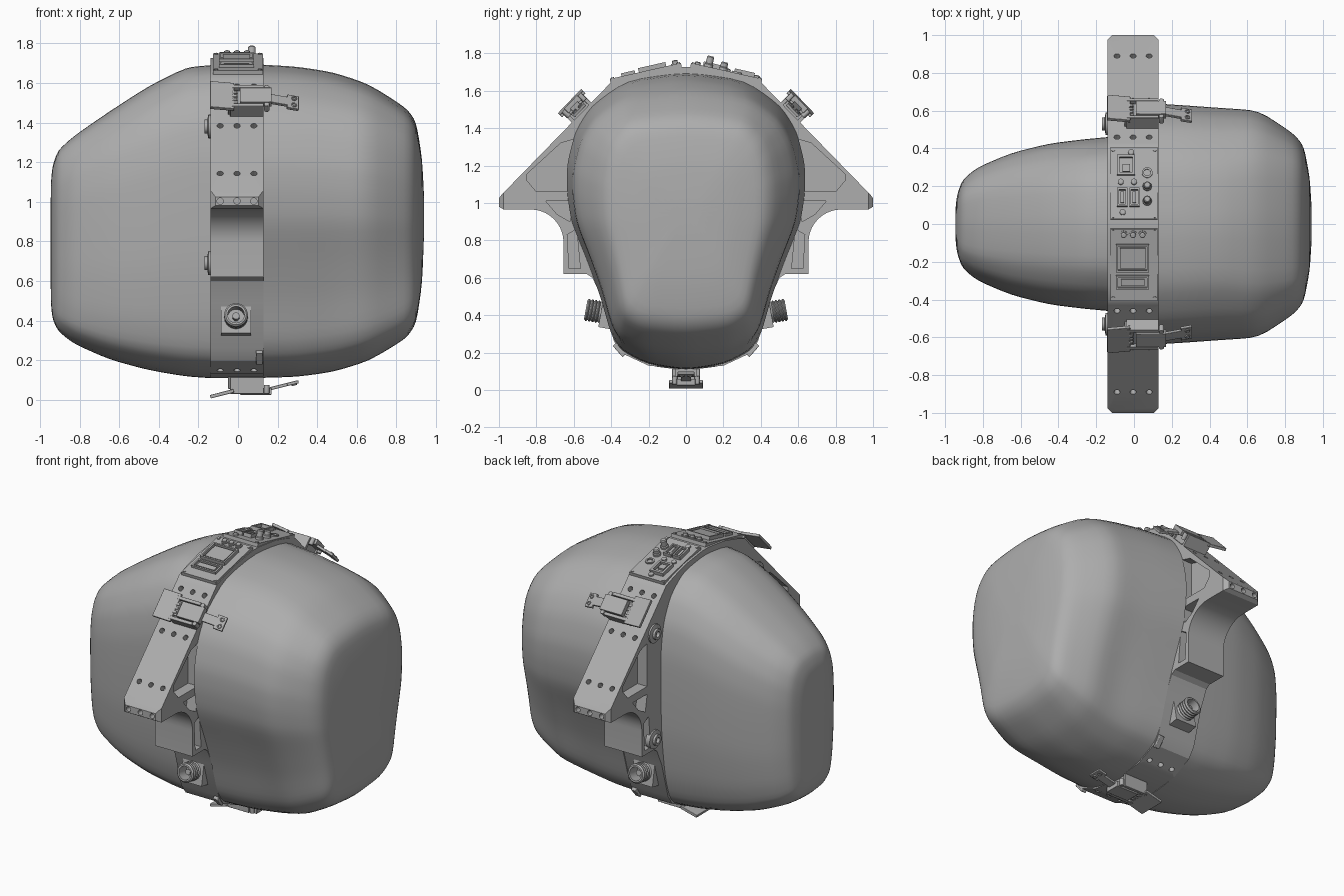
import bpy, bmesh, math
from mathutils import Matrix, Vector

if "Cube" in bpy.data.objects:
    bpy.data.objects.remove(bpy.data.objects["Cube"])

grey = bpy.data.materials.new("grey_metal")
grey.use_nodes = True
GREY = (0.42, 0.42, 0.42, 1)
grey.diffuse_color = GREY
grey.node_tree.nodes["Principled BSDF"].inputs["Base Color"].default_value = GREY


def finish(name, bm, bevel=0, subsurf=0, angle=30):
    bmesh.ops.recalc_face_normals(bm, faces=bm.faces)
    me = bpy.data.meshes.new(name)
    bm.to_mesh(me)
    bm.free()
    me.materials.append(grey)
    ob = bpy.data.objects.new(name, me)
    bpy.context.collection.objects.link(ob)
    if bevel:
        mod = ob.modifiers.new("bevel", 'BEVEL')
        mod.width, mod.segments = bevel, 2
    if subsurf:
        mod = ob.modifiers.new("smooth", 'SUBSURF')
        mod.levels = mod.render_levels = subsurf
    smooth(ob, angle)
    return ob


def smooth(ob, angle):
    bpy.ops.object.select_all(action='DESELECT')
    ob.select_set(True)
    bpy.context.view_layer.objects.active = ob
    bpy.ops.object.shade_smooth_by_angle(angle=math.radians(angle))


def frame(origin, normal):
    """Local axes: x along the model, s along the surface, h outward."""
    h = Vector(normal).normalized()
    x = Vector((0, 1, 0)) if abs(h.x) > 0.9 else Vector((1, 0, 0))
    s = h.cross(x)
    m = Matrix((x, s, h)).transposed().to_4x4()
    m.translation = Vector(origin)
    return m


def box(bm, m, x0, x1, s0, s1, h0, h1):
    size = Matrix.Diagonal((x1 - x0, s1 - s0, h1 - h0, 1))
    mid = Matrix.Translation(((x0 + x1) / 2, (s0 + s1) / 2, (h0 + h1) / 2))
    bmesh.ops.create_cube(bm, size=1, matrix=m @ mid @ size)


def lathe(bm, m, x, s, profile, n=20):
    rings = []
    for r, h in profile:
        turn = [2 * math.pi * i / n for i in range(n)]
        rings.append([bm.verts.new(m @ Vector((x + r * math.cos(a), s + r * math.sin(a), h))) for a in turn])
    skin(bm, rings)


def skin(bm, rings):
    n = len(rings[0])
    for a, b in zip(rings, rings[1:]):
        for i in range(n):
            bm.faces.new((a[i], a[(i + 1) % n], b[(i + 1) % n], b[i]))
    return bm.faces.new(rings[0][::-1]), bm.faces.new(rings[-1])


def prism(bm, pts, x0, x1):
    skin(bm, [[bm.verts.new((x, y, z)) for y, z in pts] for x in (x0, x1)])


def shell(name, half, stations):
    """Loft a symmetric section: x, half width, top, bottom, fullness power."""
    bm = bmesh.new()
    loop = half + [(-u, t) for u, t in half[-2:0:-1]]
    rings = [[bm.verts.new((x, math.copysign(abs(u) ** p, u) * w, zb + t * (zt - zb))) for u, t in loop]
             for x, w, zt, zb, p in stations]
    seam, end = skin(bm, rings)
    crease = bm.edges.layers.float.new("crease_edge")
    for e in bm.edges:
        e[crease] = 1 if e in seam.edges[:] else .3
    finish(name, bm, subsurf=2, angle=50)


# Two rounded shells
shell("wide_shell",
      [(0, 0), (.32, .02), (.54, .065), (.63, .12), (.72, .25), (.83, .37), (.965, .5), (1, .6),
       (1, .69), (.93, .8), (.8, .885), (.5, .972), (0, 1)],
      [(.13, .637, 1.70, .105, 1), (.3, .626, 1.69, .11, 1), (.48, .613, 1.662, .135, 1),
       (.66, .602, 1.602, .19, .85), (.85, .475, 1.48, .305, .6), (.9, .41, 1.41, .38, .5),
       (.93, .25, 1.22, .58, .45), (.94, .1, 1.02, .85, .45)])
shell("tapered_shell",
      [(0, 0), (.45, .015), (.78, .07), (.9, .18), (.98, .36), (1, .55), (1, .7),
       (.94, .82), (.78, .915), (.5, .98), (0, 1)],
      [(-.14, .46, 1.695, .105, 1), (-.26, .449, 1.685, .113, 1), (-.45, .426, 1.59, .145, 1),
       (-.65, .376, 1.46, .2, .95), (-.83, .3, 1.335, .28, .85), (-.91, .232, 1.262, .345, .75),
       (-.938, .15, 1.18, .41, .7), (-.946, .07, 1.08, .5, .7)])

# Centre ring with side fins and curved grips
grip = [(.83 - .175 * math.cos(a), .79 + .175 * math.sin(a)) for a in
        [math.pi / 2 * i / 10 for i in range(11)]]
half = [(0, .11), (.2, .13), (.34, .195), (.385, .26), (.45, .49), (.5, .6), (.53, .62), (.655, .62)] + grip + [
    (.975, .965), (1, .98), (1, 1.025), (.985, 1.045), (.43, 1.615), (.405, 1.642), (.32, 1.672),
    (.2, 1.705), (.03, 1.727)]
bm = bmesh.new()
prism(bm, half + [(-y, z) for y, z in half[:0:-1]], -.14, .13)
ring = finish("centre_ring", bm)

# Cutters: side pockets, bolt holes and clipped fin corners
pockets = [[(.6, 1.06), (.6, 1.34), (.67, 1.32), (.85, 1.155), (.85, 1.12), (.80, 1.06)],
           [(.6, 1.01), (.75, 1.01), (.69, .94), (.62, .9)],
           [(.585, .86), (.635, .83), (.625, .65), (.565, .65)]]
bm = bmesh.new()
for side in (1, -1):
    for p in pockets:
        pts = [(side * y, z) for y, z in p]
        prism(bm, pts, .06, .2)
        prism(bm, pts, -.21, -.07)
    strap = (0, side * .72, .69)
    rows = [((0, side * y, 1.615 - (y - .43) * 1.027), strap) for y in (.46, .655, .89)]
    rows += [((0, side, 1.003), (0, side, 0)), ((0, side * .24, .149), (0, side * .4, -.9))]
    for origin, normal in rows:
        m = frame(origin, normal)
        for x in (-.09, -.005, .08):
            lathe(bm, m, x, 0, [(.016, -.04), (.016, .03)], 16)
    for x in (-.14, .13):
        m = frame((x, side, 1), (0, 0, 1)) @ Matrix.Rotation(math.pi / 4, 4, 'Z')
        box(bm, m, -.018, .018, -.018, .018, -.15, .15)
cutter = finish("cutter", bm)
cutter.hide_render = True
mod = ring.modifiers.new("cuts", 'BOOLEAN')
mod.operation, mod.object, mod.solver = 'DIFFERENCE', cutter, 'EXACT'
bpy.context.view_layer.objects.active = ring
bpy.ops.object.modifier_apply(modifier="cuts")
bpy.data.objects.remove(cutter)
smooth(ring, 30)


# Toggle latches: hook, frame, lever and pull tab
def latch(name, m, flip):
    bm = bmesh.new()
    leaf = m @ Matrix.Translation((-.05, 0, .07)) @ Matrix.Rotation(flip, 4, 'Y')
    box(bm, leaf, -.092, .03, -.09, .09, -.012, .006)
    box(bm, m, -.04, .13, -.075, -.055, -.01, .075)
    box(bm, m, -.04, .13, .055, .075, -.01, .075)
    box(bm, m, -.05, .12, -.06, .06, -.01, .05)
    box(bm, m, .01, .17, -.05, .05, .045, .08)
    box(bm, m, -.03, 0, -.045, .045, .05, .066)
    for s in (-.025, .0, .025):
        box(bm, m, -.028, -.004, s - .008, s + .008, .066, .074)
    for s in (-.06, .06):
        lathe(bm, m, .145, s, [(.014, .03), (.014, .075)], 12)
    arm = m @ Matrix.Translation((.16, 0, .05)) @ Matrix.Rotation(math.radians(14), 4, 'Y')
    box(bm, arm, 0, .1, -.028, .028, -.008, .008)
    box(bm, arm, .09, .15, -.045, .045, -.008, .008)
    for s in (-.022, .022):
        lathe(bm, arm, .125, s, [(.014, 0), (.014, .014), (.008, .014), (.008, .004)], 12)
    finish(name, bm, bevel=.004)


for label, side in (("front", -1), ("back", 1)):
    latch(label + "_latch", frame((0, side * .56, 1.485), (0, side * .72, .69)), .12)
latch("bottom_latch", frame((0, 0, .105), (0, 0, -1)), .25)

for label, side in (("front", -1), ("back", 1)):
    # Threaded connector on a square boss
    m = frame((-.01, side * .425, .41), (0, side, .18))
    bm = bmesh.new()
    box(bm, m, -.075, .075, -.08, .08, -.06, .03)
    ribs = [(.065, .02)]
    for i in range(4):
        h = .04 + i * .018
        ribs += [(.052, h), (.06, h + .006), (.06, h + .011)]
    lathe(bm, m, 0, 0, ribs + [(.052, .113), (.042, .113), (.042, .03)], 28)
    lathe(bm, m, 0, 0, [(.018, .02), (.018, .08)], 16)
    finish(label + "_connector", bm)
    # Hinge lugs beside the tapered shell
    bm = bmesh.new()
    for z in (1.38, .69):
        m = frame((-.14, side * .53, z), (-1, 0, 0))
        lathe(bm, m, 0, 0, [(.06, -.02), (.06, .01), (.035, .015), (.035, .03), (.018, .03), (.018, .01)])
    finish(label + "_lugs", bm)
    # Low pad beneath the ring
    bm = bmesh.new()
    m = frame((0, side * .355, .215), (0, side * .75, -.66))
    box(bm, m, .09, .125, -.04, .04, -.02, .014)
    finish(label + "_pad", bm, bevel=.004)


# Top control panels
def panel_base(bm, side):
    m = frame((0, side * .215, 1.694), (0, side * .22, .975))
    box(bm, m, -.125, .125, -.195, .195, -.02, .012)
    for x in (-.11, .11):
        for s in (-.18, .18):
            lathe(bm, m, x, s, [(.01, 0), (.01, .017)], 12)
    return m


def bezel(bm, m, x0, x1, s0, s1, h, t=.01):
    box(bm, m, x0, x1, s0, s0 + t, 0, h)
    box(bm, m, x0, x1, s1 - t, s1, 0, h)
    box(bm, m, x0, x0 + t, s0 + t, s1 - t, 0, h)
    box(bm, m, x1 - t, x1, s0 + t, s1 - t, 0, h)


bm = bmesh.new()
m = panel_base(bm, -1)
for x in (-.055, -.005, .045):
    lathe(bm, m, x, .165, [(.022, 0), (.022, .018), (.015, .018), (.015, .03), (.008, .034)])
bezel(bm, m, -.095, .08, -.035, .115, .035)
box(bm, m, -.075, .06, -.015, .095, 0, .028)
bezel(bm, m, -.095, .08, -.13, -.055, .028)
box(bm, m, -.07, .055, -.11, -.075, 0, .022)
finish("display_panel", bm)

bm = bmesh.new()
m = panel_base(bm, 1)
bezel(bm, m, -.09, .005, .04, .15, .035, .014)
box(bm, m, -.06, -.02, .06, .1, 0, .025)
for x in (-.09, -.025):
    bezel(bm, m, x, x + .055, -.13, -.03, .035)
    box(bm, m, x + .018, x + .036, -.11, -.05, 0, .028)
lathe(bm, m, .07, .055, [(.028, 0), (.028, .02), (.018, .02), (.018, .012)])
for s, top in ((-.02, .05), (-.1, .065)):
    lathe(bm, m, .07, s, [(.024, 0), (.024, .025), (.019, .03), (.019, top), (.014, top + .006)])
for x, s in ((-.07, .005), (0, .005), (-.06, -.16), (-.015, .165)):
    lathe(bm, m, x, s, [(.016, 0), (.016, .022), (.009, .026)], 14)
finish("port_panel", bm)
